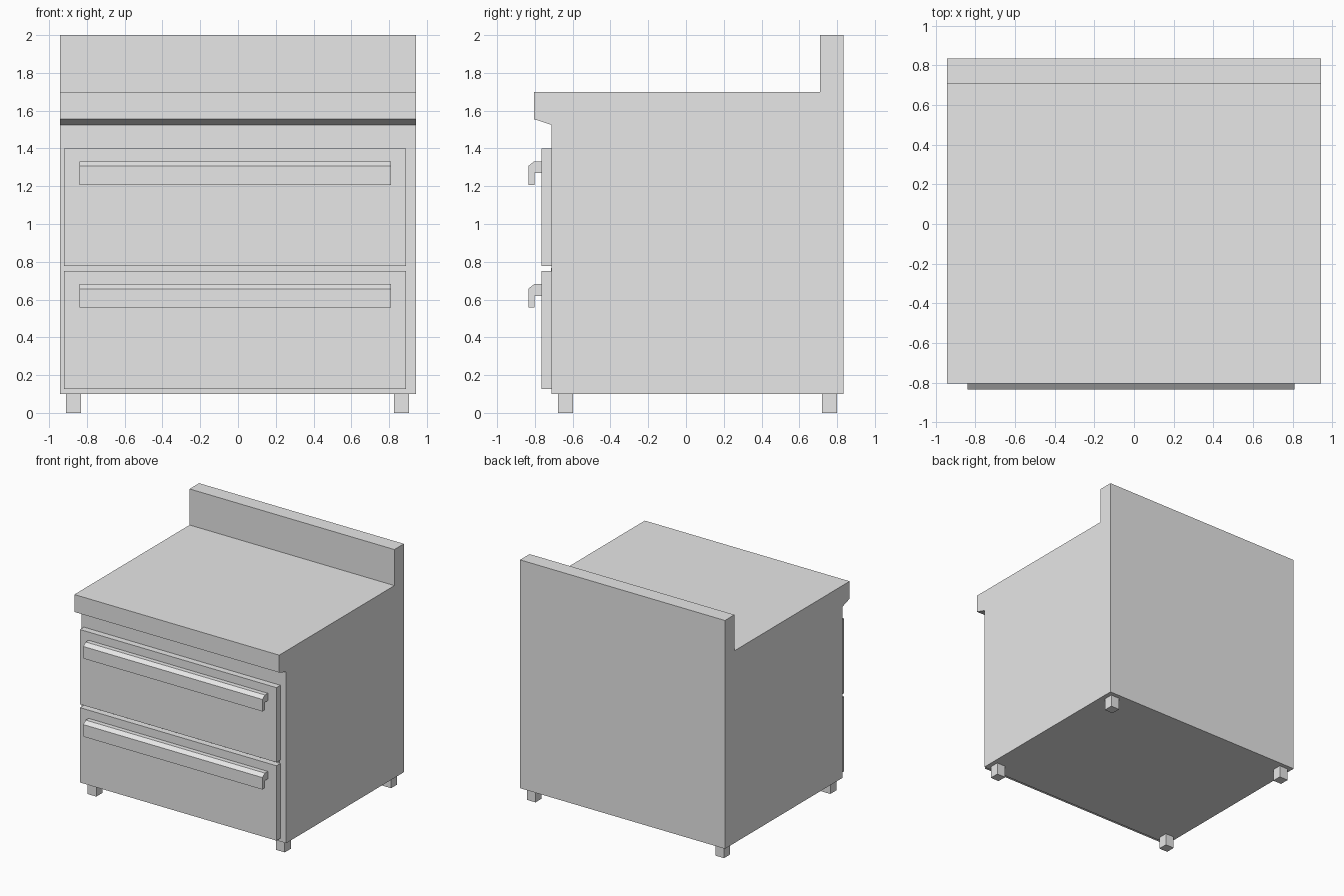
import bpy
import bmesh

cube = bpy.data.objects.get("Cube")
if cube:
    bpy.data.objects.remove(cube, do_unlink=True)

# Single brushed metal grey
GREY = (0.8, 0.8, 0.8, 1.0)
metal = bpy.data.materials.new("light grey metal")
metal.use_nodes = True
metal.diffuse_color = GREY
metal.node_tree.nodes["Principled BSDF"].inputs["Base Color"].default_value = GREY


def extrude_profile(name, profile, x0, x1):
    """Sweep a closed (y, z) profile along x."""
    bm = bmesh.new()
    face = bm.faces.new([bm.verts.new((x0, y, z)) for y, z in profile])
    swept = bmesh.ops.extrude_face_region(bm, geom=[face])["geom"]
    moved = [v for v in swept if isinstance(v, bmesh.types.BMVert)]
    bmesh.ops.translate(bm, verts=moved, vec=(x1 - x0, 0, 0))
    bmesh.ops.recalc_face_normals(bm, faces=bm.faces)
    mesh = bpy.data.meshes.new(name)
    bm.to_mesh(mesh)
    bm.free()
    mesh.materials.append(metal)
    obj = bpy.data.objects.new(name, mesh)
    bpy.context.collection.objects.link(obj)
    return obj


def box(name, x0, x1, y0, y1, z0, z1):
    return extrude_profile(name, [(y0, z0), (y1, z0), (y1, z1), (y0, z1)], x0, x1)


# Cabinet with overhanging worktop and rear upstand
BODY_FRONT, BACK = -0.713, 0.835
extrude_profile("cabinet_body", [
    (BODY_FRONT, 0.10), (BODY_FRONT, 1.525), (-0.805, 1.555), (-0.805, 1.70),
    (0.71, 1.70), (0.71, 2.0), (BACK, 2.0), (BACK, 0.10)], -0.943, 0.943)

# Drawers, each with a hooked bar handle
DRAWER_FRONT = -0.765
for label, bottom, top in (("lower", 0.127, 0.75), ("upper", 0.778, 1.40)):
    box(label + "_drawer", -0.92, 0.89, DRAWER_FRONT, BODY_FRONT, bottom, top)
    t = top - 0.068
    extrude_profile(label + "_handle", [
        (DRAWER_FRONT, t), (-0.803, t), (-0.835, t - 0.025), (-0.835, t - 0.125),
        (-0.803, t - 0.125), (-0.803, t - 0.062), (DRAWER_FRONT, t - 0.062)],
        -0.84, 0.81)

# Thin rail between the drawers
box("drawer_rail", -0.885, 0.88, BODY_FRONT - 0.003, BODY_FRONT, 0.75, 0.766)

# Square feet
for side, x in (("right", -0.87), ("left", 0.865)):
    for end, y in (("front", -0.638), ("back", 0.76)):
        box(f"{end}_{side}_foot", x - 0.04, x + 0.04, y - 0.04, y + 0.04, 0, 0.10)
